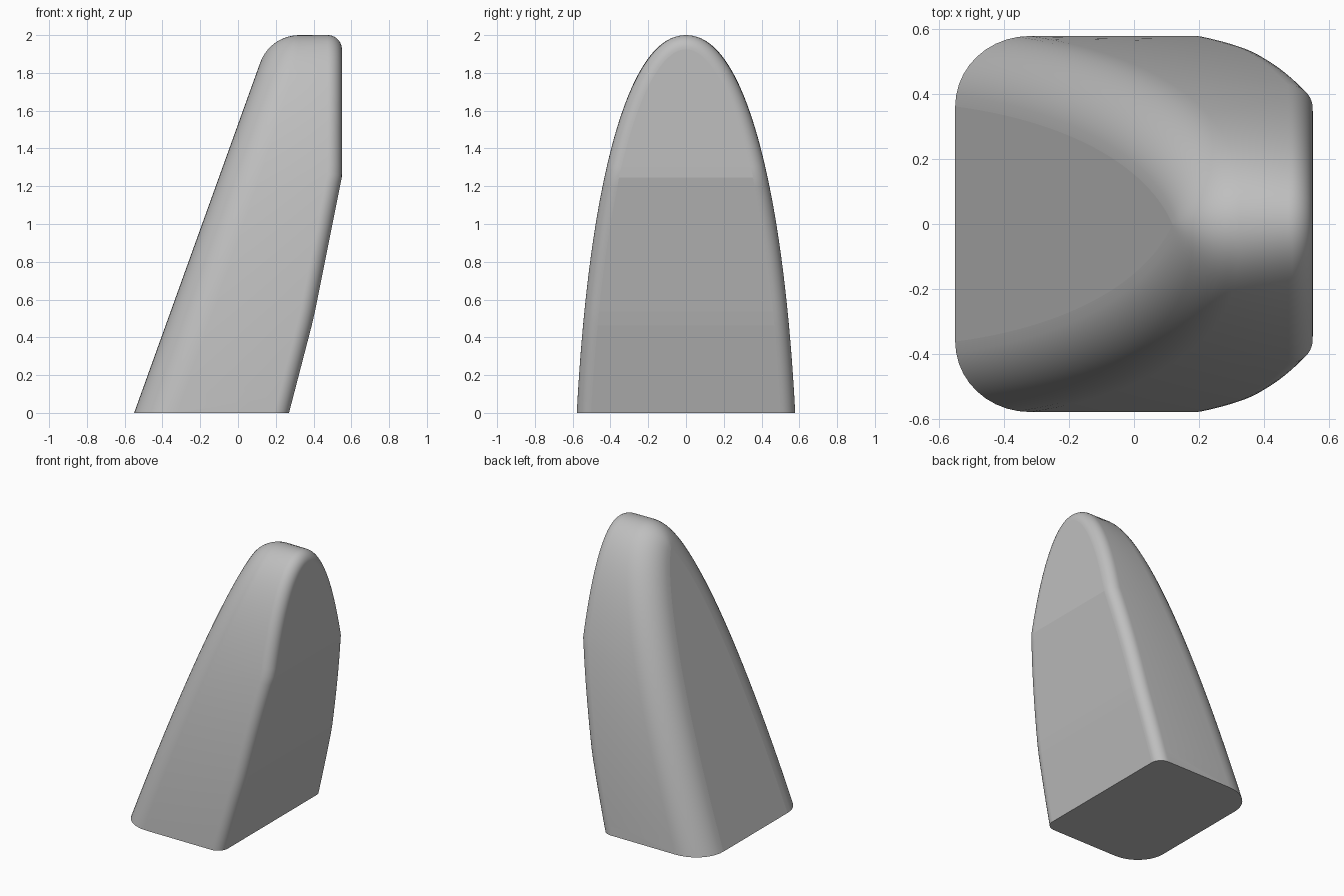
import bpy, bmesh, math
from mathutils import Vector

if "Cube" in bpy.data.objects:
    bpy.data.objects.remove(bpy.data.objects["Cube"])

SEG = 48          # samples on each half of the arch
FILLET = 10       # segments of each rounded edge
R_SLOPE, R_BACK = 0.22, 0.075


def arch(t):
    """Half of the arch outline as (y, z), a cubic curve."""
    p = [(0.578, 0.0), (0.515, 1.2), (0.31, 2.0), (0.0, 2.0)]
    b = [(1 - t) ** 3, 3 * t * (1 - t) ** 2, 3 * t * t * (1 - t), t ** 3]
    return Vector((sum(w * q[0] for w, q in zip(b, p)),
                   sum(w * q[1] for w, q in zip(b, p))))


def slope_x(z):
    return -0.55 + 0.36 * z


def back_x(z):
    if z < 0.5:
        return 0.27 + 0.26 * z
    return min(0.40 + 0.2 * (z - 0.5), 0.55)


def fillet(y, z, ty, tz, face_x, radius, sign):
    """Rounded edge between the arched flank and one end face."""
    h = 0.01
    s = (face_x(z + h) - face_x(z - h)) / (2 * h)
    edge = Vector((s * tz, ty, tz)).normalized()
    side_n = Vector((0, tz, -ty)).normalized()
    cap_n = Vector((sign, 0, -sign * s)).normalized()
    turn = side_n.angle(cap_n)
    length = radius * math.tan(turn / 2)
    corner = Vector((face_x(z), y, z))
    on_side = edge.cross(side_n)
    on_side *= -sign * math.copysign(1, on_side.x)
    on_cap = edge.cross(cap_n)
    if on_cap.dot(side_n) > 0:
        on_cap = -on_cap
    start = corner + on_side * length
    end = corner + on_cap * length
    centre = start - side_n * radius
    pts = []
    for i in range(FILLET + 1):
        a = i / FILLET
        d = (side_n * math.sin((1 - a) * turn)
             + cap_n * math.sin(a * turn)) / math.sin(turn)
        pts.append(centre + d * radius)
    pts[-1] = Vector((face_x(end.z), end.y, end.z))
    return pts


# Arch samples run from below the ground on one side over the top to the other
ts = [-0.12 + 1.12 * i / SEG for i in range(SEG + 1)]
samples = []
for t in ts:
    p, d = arch(t), arch(t + 1e-3) - arch(t - 1e-3)
    samples.append((p.x, p.y, d.x, d.y if t < 1 else 0.0))
samples += [(-y, z, ty, -tz) for y, z, ty, tz in reversed(samples[:-1])]

bm = bmesh.new()
rows = []
for y, z, ty, tz in samples:
    a = fillet(y, z, ty, tz, slope_x, R_SLOPE, -1)
    b = fillet(y, z, ty, tz, back_x, R_BACK, 1)
    rows.append([bm.verts.new(c) for c in a[::-1] + b])

# Flank with both rounded edges
for r, q in zip(rows, rows[1:]):
    for i in range(len(r) - 1):
        bm.faces.new((r[i], r[i + 1], q[i + 1], q[i])).smooth = True

# Sloping face and back face, in level strips
n = len(rows)
for col in (0, -1):
    for i in range(n // 2):
        ring = [rows[i][col], rows[i + 1][col]]
        if i + 1 != n // 2:
            ring.append(rows[n - 2 - i][col])
        ring.append(rows[n - 1 - i][col])
        bm.faces.new(ring).smooth = False

# Level base
bmesh.ops.bisect_plane(bm, geom=bm.verts[:] + bm.edges[:] + bm.faces[:],
                       plane_co=(0, 0, 0), plane_no=(0, 0, -1), clear_outer=True)
rim = [e for e in bm.edges if e.is_boundary]
for f in bmesh.ops.holes_fill(bm, edges=rim, sides=0)["faces"]:
    f.smooth = False
for e in rim:
    e.smooth = False
bmesh.ops.recalc_face_normals(bm, faces=bm.faces[:])

mesh = bpy.data.meshes.new("leaning_arch_block")
bm.to_mesh(mesh)
bm.free()
block = bpy.data.objects.new("leaning_arch_block", mesh)
bpy.context.collection.objects.link(block)

grey = bpy.data.materials.new("plain grey")
grey.diffuse_color = (0.52, 0.52, 0.52, 1)
grey.use_nodes = True
grey.node_tree.nodes["Principled BSDF"].inputs["Base Color"].default_value = grey.diffuse_color
mesh.materials.append(grey)
